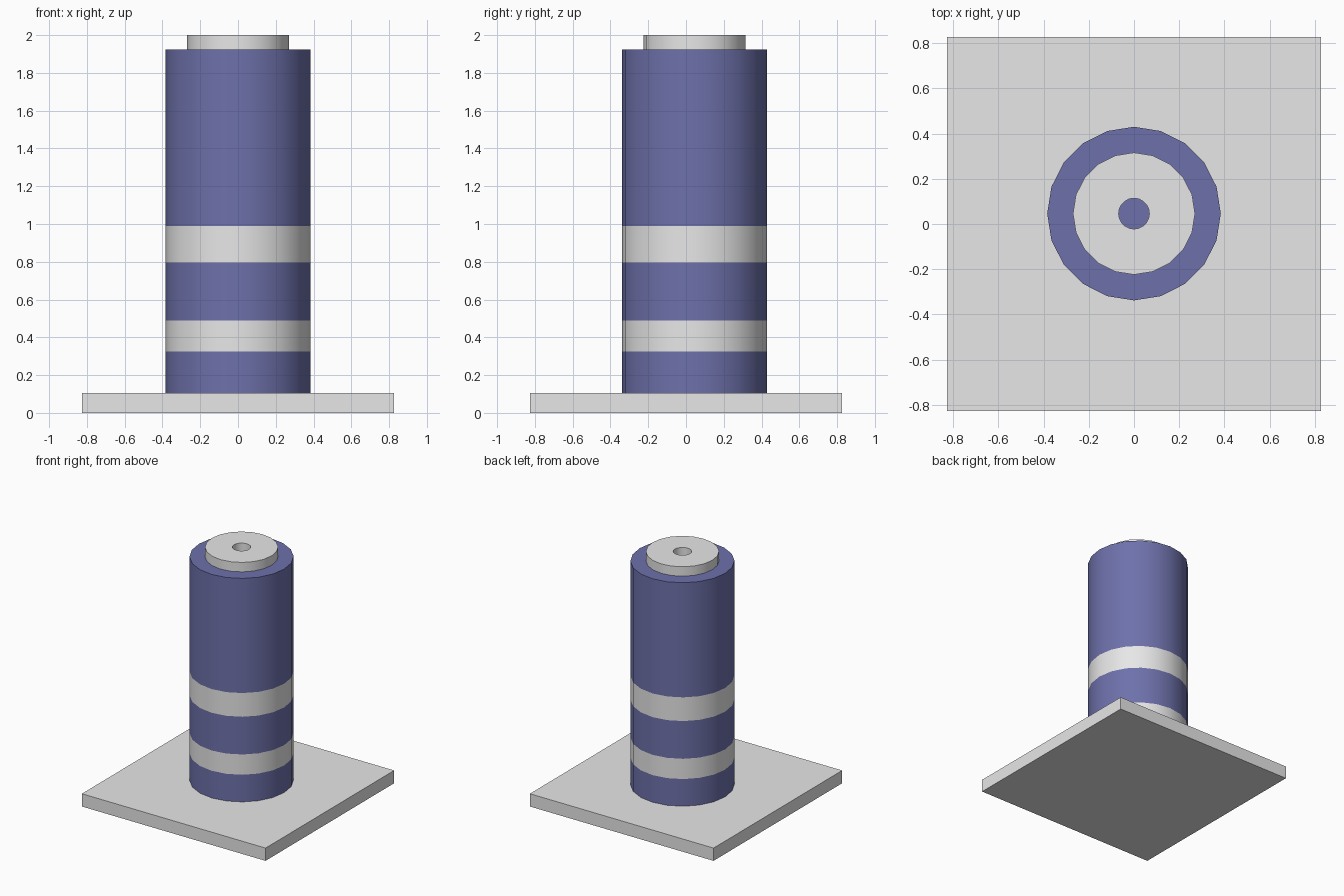
import bpy
import bmesh
from math import sin, cos, pi, radians

SIDES = 20
AXIS_Y = 0.046

cube = bpy.data.objects.get("Cube")
if cube:
    bpy.data.objects.remove(cube, do_unlink=True)


def make_material(name, rgb):
    mat = bpy.data.materials.new(name)
    mat.use_nodes = True
    mat.diffuse_color = (*rgb, 1)
    mat.node_tree.nodes["Principled BSDF"].inputs["Base Color"].default_value = (*rgb, 1)
    return mat


blue = make_material("muted blue", (0.155, 0.165, 0.405))
grey = make_material("light grey", (0.8, 0.8, 0.8))


def finish(name, bm, materials, smooth=False):
    bmesh.ops.recalc_face_normals(bm, faces=bm.faces)
    mesh = bpy.data.meshes.new(name)
    bm.to_mesh(mesh)
    bm.free()
    for mat in materials:
        mesh.materials.append(mat)
    obj = bpy.data.objects.new(name, mesh)
    bpy.context.collection.objects.link(obj)
    if smooth:
        bpy.ops.object.select_all(action="DESELECT")
        obj.select_set(True)
        bpy.context.view_layer.objects.active = obj
        bpy.ops.object.shade_smooth_by_angle(angle=radians(30))
    return obj


def add_ring(bm, radius, z):
    return [bm.verts.new((radius * sin(2 * pi * i / SIDES),
                          AXIS_Y + radius * cos(2 * pi * i / SIDES), z))
            for i in range(SIDES)]


def bridge(bm, low, high, material=0):
    for i in range(SIDES):
        j = (i + 1) % SIDES
        bm.faces.new((low[i], low[j], high[j], high[i])).material_index = material


# Square base plate
bm = bmesh.new()
bmesh.ops.create_cube(bm, size=1)
bmesh.ops.scale(bm, vec=(1.654, 1.654, 0.104), verts=bm.verts)
bmesh.ops.translate(bm, vec=(0, 0, 0.052), verts=bm.verts)
finish("base_plate", bm, [grey])

# Column with alternating blue and grey bands
bm = bmesh.new()
heights = [0.104, 0.325, 0.49, 0.797, 0.99, 1.923]
rings = [add_ring(bm, 0.384, z) for z in heights]
for n in range(len(rings) - 1):
    bridge(bm, rings[n], rings[n + 1], n % 2)
bm.faces.new(rings[0])
bm.faces.new(rings[-1])
finish("banded_column", bm, [blue, grey], smooth=True)

# Raised cap with a central hole
bm = bmesh.new()
profile = [(0.27, 1.923), (0.27, 2.0), (0.068, 2.0), (0.068, 1.923)]
rings = [add_ring(bm, r, z) for r, z in profile]
for n in range(len(rings) - 1):
    bridge(bm, rings[n], rings[n + 1])
finish("cap_ring", bm, [grey], smooth=True)
